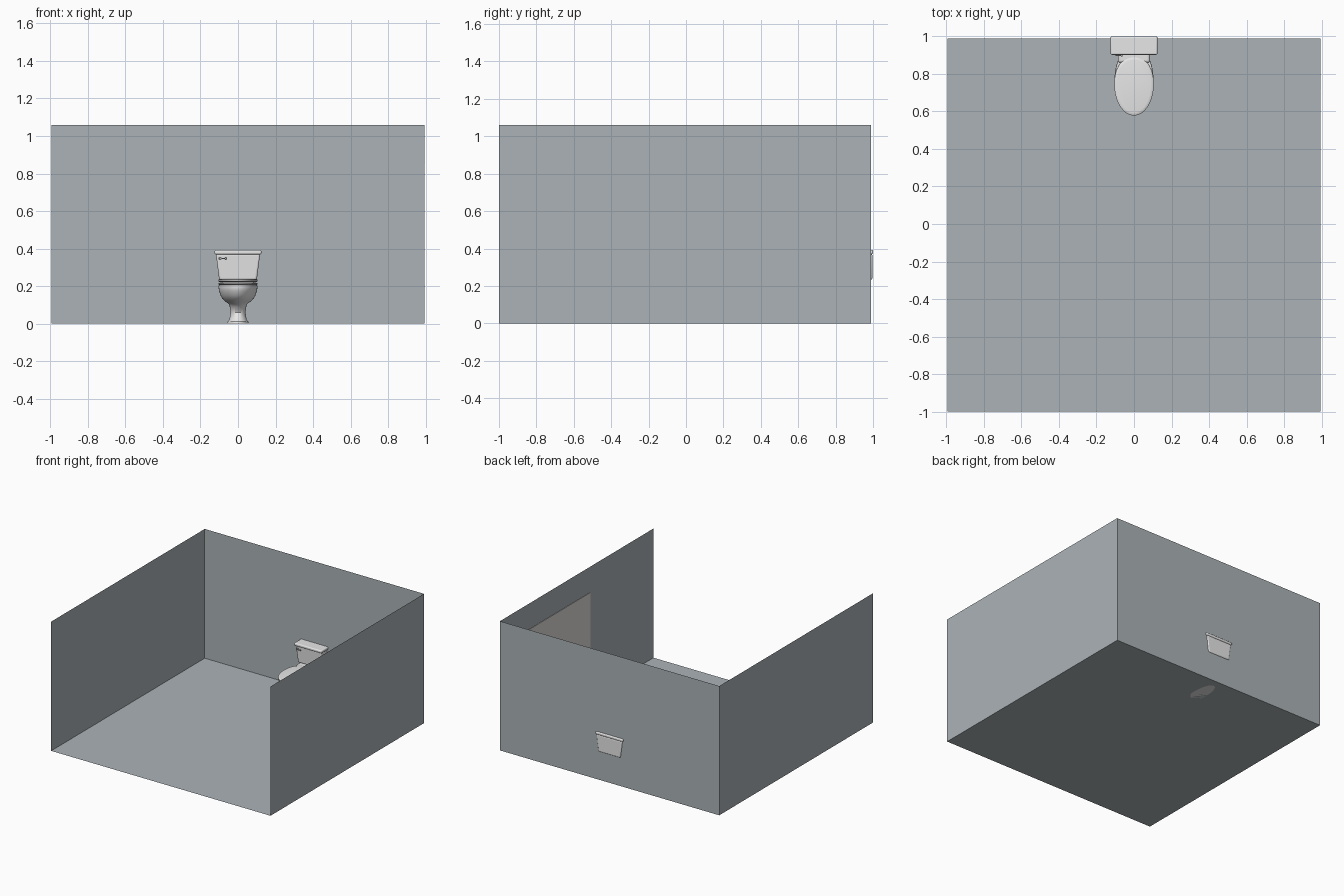
import bpy, bmesh, math
from mathutils import Matrix

if "Cube" in bpy.data.objects:
    bpy.data.objects.remove(bpy.data.objects["Cube"])


def material(name, rgb):
    m = bpy.data.materials.new(name)
    m.diffuse_color = (*rgb, 1)
    m.use_nodes = True
    m.node_tree.nodes["Principled BSDF"].inputs["Base Color"].default_value = m.diffuse_color
    return m


WALL = material("blue grey paint", (0.41, 0.45, 0.47))
CERAMIC = material("white ceramic", (0.8, 0.8, 0.8))
PANEL = material("pale grey panel", (0.72, 0.71, 0.69))
METAL = material("handle metal", (0.42, 0.42, 0.42))


def finish(bm, name, mat, smooth=True, bevel=0, recalc=True):
    if recalc:
        bmesh.ops.recalc_face_normals(bm, faces=bm.faces)
    me = bpy.data.meshes.new(name)
    bm.to_mesh(me)
    bm.free()
    me.materials.append(mat)
    ob = bpy.data.objects.new(name, me)
    bpy.context.collection.objects.link(ob)
    if bevel:
        mod = ob.modifiers.new("rounded edges", 'BEVEL')
        mod.width, mod.segments = bevel, 4
    if smooth:
        bpy.ops.object.select_all(action='DESELECT')
        ob.select_set(True)
        bpy.context.view_layer.objects.active = ob
        bpy.ops.object.shade_smooth_by_angle(angle=math.radians(40))
    return ob


def egg(z, w, front, back, cy, square=2.0, n=64):
    """Egg outline: round front half, squarer back half."""
    pts = []
    for i in range(n):
        a = 2 * math.pi * i / n
        c, s = math.cos(a), math.sin(a)
        p = 2 / square if s > 0 else 1
        x = w * math.copysign(abs(c) ** p, c)
        y = cy + (back - cy) * s ** p if s > 0 else cy + (cy - front) * s
        pts.append((x, y, z))
    return pts


def loft(name, rings, mat, **kw):
    bm = bmesh.new()
    loops = [[bm.verts.new(p) for p in r] for r in rings]
    n = len(loops[0])
    for a, b in zip(loops, loops[1:]):
        for i in range(n):
            j = (i + 1) % n
            bm.faces.new((a[i], a[j], b[j], b[i]))
    bm.faces.new(loops[0][::-1])
    bm.faces.new(loops[-1])
    return finish(bm, name, mat, **kw)


def rect(z, w, y0, y1):
    return [(-w, y0, z), (w, y0, z), (w, y1, z), (-w, y1, z)]


def box(name, x0, x1, y0, y1, z0, z1, mat, bevel=0):
    ring = lambda z: [(x0, y0, z), (x1, y0, z), (x1, y1, z), (x0, y1, z)]
    return loft(name, [ring(z0), ring(z1)], mat, bevel=bevel)


def quad(name, pts, mat):
    bm = bmesh.new()
    bm.faces.new([bm.verts.new(p) for p in pts])
    return finish(bm, name, mat, smooth=False, recalc=False)


# Room shell: floor and three walls, open front and top
R, F, B, H = 0.995, -1.0, 0.99, 1.06
quad("floor", [(-R, F, 0), (R, F, 0), (R, B, 0), (-R, B, 0)], WALL)
quad("back_wall", [(-R, B, 0), (R, B, 0), (R, B, H), (-R, B, H)], WALL)
quad("left_wall", [(-R, F, 0), (-R, B, 0), (-R, B, H), (-R, F, H)], WALL)
quad("right_wall", [(R, B, 0), (R, F, 0), (R, F, H), (R, B, H)], WALL)

# Flat panel on the inside of the right wall
box("wall_panel", R - 0.004, R - 0.001, -0.18, 0.72, 0.21, 0.85, PANEL)

# Bowl and pedestal: z, half width, front, back
bowl = [(0, .056, .685, .93), (.010, .055, .686, .93), (.020, .046, .700, .925),
        (.060, .040, .715, .925), (.090, .044, .700, .93), (.106, .050, .675, .935),
        (.118, .068, .650, .938), (.132, .082, .625, .94), (.150, .093, .605, .94),
        (.175, .101, .590, .94), (.195, .104, .583, .94), (.205, .102, .585, .94)]
loft("bowl", [egg(z, w, f, b, .76, 2.2) for z, w, f, b in bowl], CERAMIC)
box("tank_shelf", -.085, .085, .86, .98, .165, .236, CERAMIC, .012)

# Seat ring and lid, each with softly rounded edges
for name, z0, z1 in (("seat", .207, .219), ("lid", .223, .239)):
    e = .004
    prof = [(z0, e), (z0 + .003, 0), (z1 - .005, 0), (z1 - .002, e), (z1, .016)]
    loft(name, [egg(z, .105 - d, .578 + d, .890 - d, .745, 2.2) for z, d in prof], CERAMIC)

# Hinges joining seat to shelf
for side in (-1, 1):
    x = side * .055
    box("hinge", x - .018, x + .018, .872, .906, .205, .228, CERAMIC, .005)

# Tapered tank and its lid, pushed just through the back wall
loft("tank", [rect(.232, .100, .918, .996), rect(.372, .118, .910, .997)], CERAMIC, bevel=.01)
box("tank_lid", -.125, .125, .902, 1.0, .369, .392, CERAMIC, .008)

# Flush handle: round plate, lever and knob
bm = bmesh.new()
bmesh.ops.create_cone(bm, cap_ends=True, segments=20, radius1=.008, radius2=.008, depth=.014,
                      matrix=Matrix.Translation((-.096, .907, .347)) @ Matrix.Rotation(math.pi / 2, 4, 'X'))
finish(bm, "handle_plate", METAL)
box("handle_lever", -.100, -.064, .896, .901, .344, .350, METAL, .002)
bm = bmesh.new()
bmesh.ops.create_uvsphere(bm, u_segments=16, v_segments=10, radius=.006,
                          matrix=Matrix.Translation((-.066, .898, .347)))
finish(bm, "handle_knob", METAL)
